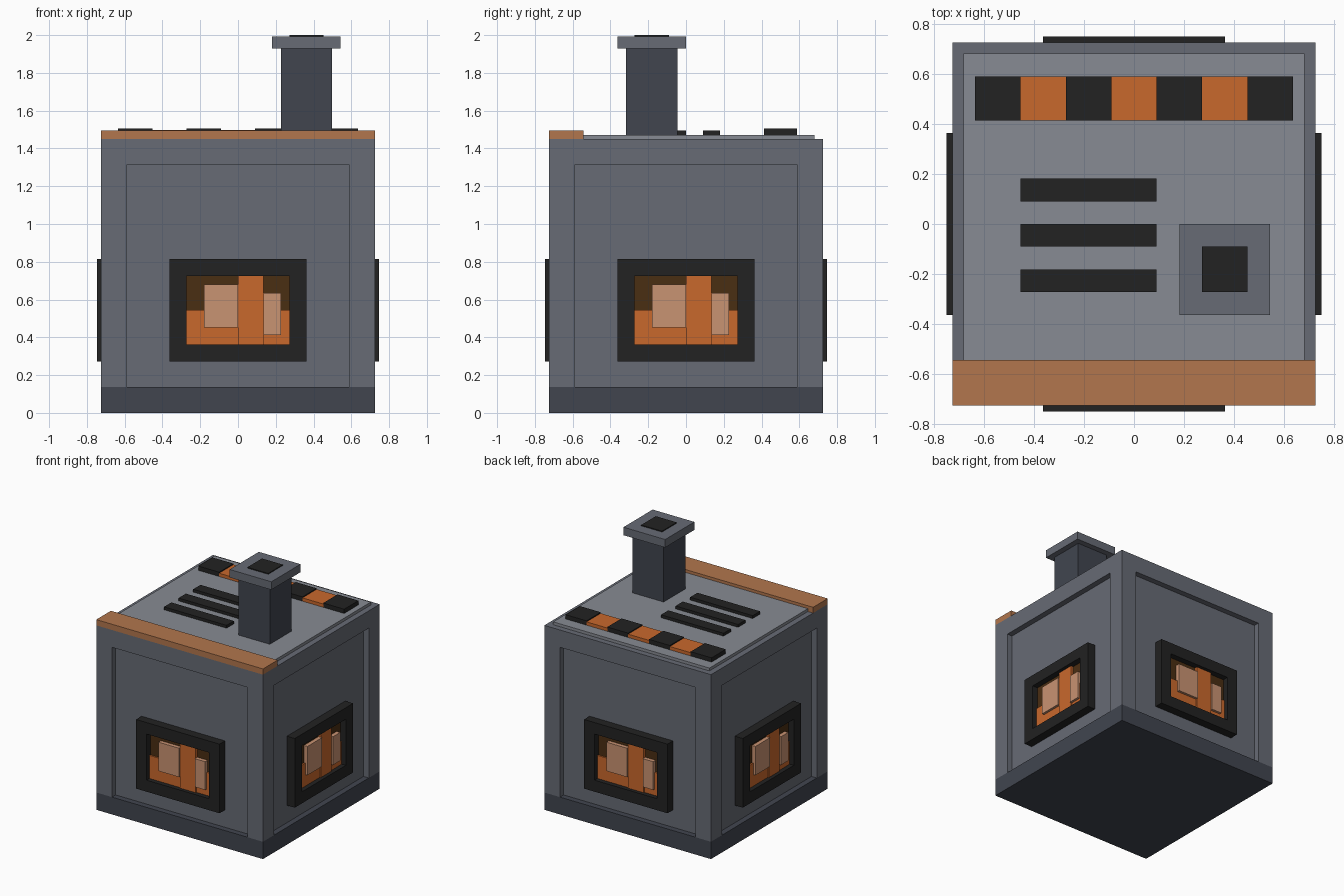
import bpy, bmesh, math
from mathutils import Matrix

if "Cube" in bpy.data.objects:
    bpy.data.objects.remove(bpy.data.objects["Cube"])

P = 0.0906  # modelling unit: one sixteenth of the body width


def mat(name, r, g, b):
    lin = [((c / 255 + 0.055) / 1.055) ** 2.4 if c > 10 else c / 3294 for c in (r, g, b)]
    m = bpy.data.materials.new(name)
    m.diffuse_color = (*lin, 1)
    m.use_nodes = True
    m.node_tree.nodes["Principled BSDF"].inputs["Base Color"].default_value = m.diffuse_color
    return m


STEEL = mat("steel grey", 103, 107, 117)
LIGHT = mat("light grey", 135, 139, 147)
DARK = mat("dark slate", 65, 69, 79)
BLACK = mat("soot black", 34, 34, 34)
COPPER = mat("copper", 178, 118, 77)
ORANGE = mat("ember orange", 201, 104, 44)
BROWN = mat("deep brown", 74, 46, 18)
PALE = mat("pale flame", 201, 147, 114)


def box(name, material, x, y, z, turn=0):
    """Box from (min, max) ranges, turned about z by quarter turns."""
    bm = bmesh.new()
    bmesh.ops.create_cube(bm, size=1)
    for v in bm.verts:
        v.co = [r[0] if c < 0 else r[1] for c, r in zip(v.co, (x, y, z))]
    bm.transform(Matrix.Rotation(turn * math.pi / 2, 4, 'Z'))
    me = bpy.data.meshes.new(name)
    bm.to_mesh(me)
    bm.free()
    me.materials.append(material)
    ob = bpy.data.objects.new(name, me)
    bpy.context.collection.objects.link(ob)
    return ob


H = 8 * P
# Base and body
box("base", DARK, (-H, H), (-H, H), (0, 1.5 * P))
body = box("body", STEEL, (-H, H), (-H, H), (1.5 * P, 16 * P))

# Sunken panel on each side
cutters = []
for t in range(4):
    c = box("panel_cutter", STEEL, (-6.5 * P, 6.5 * P), (-H - 0.1, -7.5 * P), (0.05, 14.5 * P), t)
    c.hide_render = True
    cutters.append(c)
    m = body.modifiers.new("panel", 'BOOLEAN')
    m.operation, m.solver, m.object = 'DIFFERENCE', 'EXACT', c
bpy.context.view_layer.objects.active = body
body.select_set(True)
for m in list(body.modifiers):
    bpy.ops.object.modifier_apply(modifier=m.name)
for c in cutters:
    bpy.data.objects.remove(c)

# Fire window on each side: frame bars, back plate, embers and flames
for t in range(4):
    out, back = -8.25 * P, -7.4 * P
    for s in (-1, 1):
        xs = sorted((s * 3 * P, s * 4 * P))
        box("window_frame_side", BLACK, xs, (out, -7.5 * P), (3 * P, 9 * P), t)
    for z in (3, 8):
        box("window_frame_rail", BLACK, (-3 * P, 3 * P), (out, -7.5 * P), (z * P, (z + 1) * P), t)
    box("window_back", BROWN, (-3 * P, 3 * P), (-0.70, -7.5 * P), (4 * P, 8 * P), t)
    box("ember_bed", ORANGE, (-3 * P, 3 * P), (-0.712, back), (4 * P, 6 * P), t)
    box("tall_flame", ORANGE, (0, 1.5 * P), (-0.72, back), (4 * P, 8 * P), t)
    box("wide_flame", PALE, (-2 * P, 0), (-0.731, back), (5 * P, 7.5 * P), t)
    box("small_flame", PALE, (1.5 * P, 2.5 * P), (-0.731, back), (4.55 * P, 7 * P), t)

# Top plate and front copper trim
box("top_plate", LIGHT, (-7.5 * P, 7.5 * P), (-7.5 * P, 7.5 * P), (16 * P, 16.25 * P))
box("copper_trim", COPPER, (-H, H), (-H, -6 * P), (16 * P, 16.5 * P))

# Vent bars
for y in (-3, -1, 1):
    box("vent_bar", BLACK, (-5 * P, P), (y * P, (y + 1) * P), (16.25 * P, 16.5 * P))

# Hazard stripe blocks
for i in range(7):
    x = (-7 + 2 * i) * P
    dark = i % 2 == 0
    box("stripe_block", BLACK if dark else ORANGE, (x, x + 2 * P), (4.55 * P, 6.5 * P),
        (16.25 * P, 1.506 if dark else 1.498))

# Chimney
box("chimney_stack", DARK, (2.5 * P, 5.5 * P), (-3.5 * P, -0.5 * P), (16.25 * P, 1.93))
box("chimney_cap", STEEL, (2 * P, 6 * P), (-4 * P, 0), (1.93, 1.993))
box("chimney_opening", BLACK, (3 * P, 5 * P), (-3 * P, -P), (1.985, 2.0))
